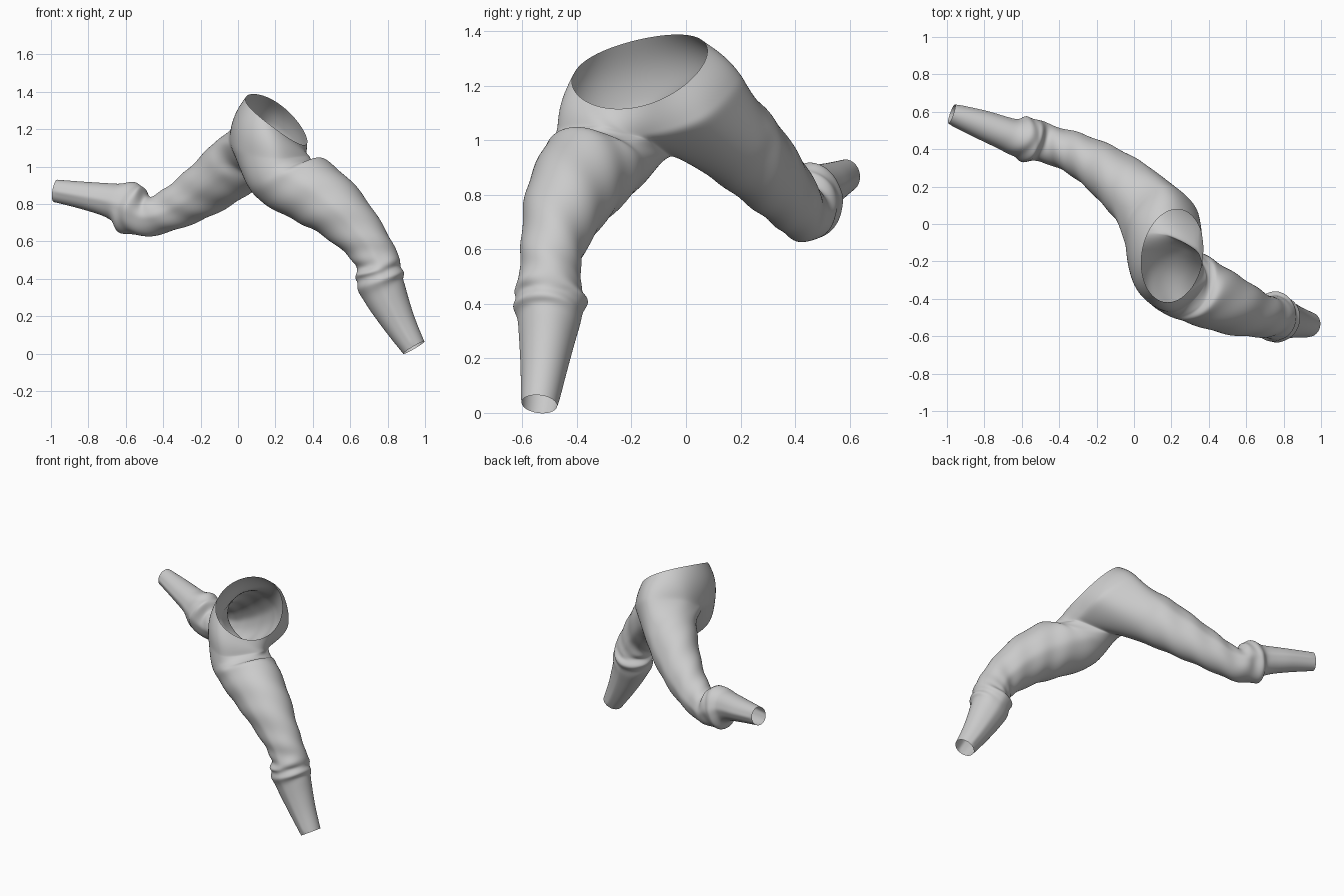
import bpy, bmesh, math
from mathutils import Vector as V

if "Cube" in bpy.data.objects:
    bpy.data.objects.remove(bpy.data.objects["Cube"])

N = 24          # points round each leg
SUB = 5         # rings between leg stations


def cat(p0, p1, p2, p3, t):
    return 0.5 * (2 * p1 + (p2 - p0) * t + (2 * p0 - 5 * p1 + 4 * p2 - p3) * t * t
                  + (3 * p1 - p0 - 3 * p2 + p3) * t ** 3)


def closed_curve(pts, sub):
    p, n = [V(q) for q in pts], len(pts)
    return [cat(p[i - 1], p[i], p[(i + 1) % n], p[(i + 2) % n], j / sub)
            for i in range(n) for j in range(sub)]


bm = bmesh.new()


def skin(a, b, closed=True):
    n = len(a)
    for i in range(n if closed else n - 1):
        j = (i + 1) % n
        bm.faces.new((a[i], a[j], b[j], b[i]))


# Hip ring: front seam, round the right side to the back seam, then left side
hip = closed_curve([(0.34, -0.14, 1.01), (0.385, -0.31, 1.055), (0.21, -0.475, 1.045),
                    (0.02, -0.36, 1.08), (-0.045, -0.13, 1.12), (-0.015, 0.055, 1.225),
                    (0.165, 0.21, 1.235), (0.34, 0.08, 1.08)], 4)
# Waist opening: tilted, slightly curved ellipse
waist = []
for k in range(32):
    t = k * math.tau / 32
    dx, dy = 0.165 * math.cos(t) - 0.025 * math.sin(t), -0.25 * math.sin(t)
    waist.append(V((0.205 + dx, -0.17 + dy, 1.247 - 0.75 * dx + 0.3 * dy + 0.4 * dy * dy)))

# Seat: waist down to hips, fuller behind, with a raised fly at the front seam
mid = V((0.18, -0.15, 1.17))
rings = []
for r in range(6):
    s = r / 5
    ring = []
    for k, (w, h) in enumerate(zip(waist, hip)):
        p = w.lerp(h, s)
        full = 0.014 - 0.01 * math.cos(k * math.tau / 32) + (0.006 if k < 3 else 0)
        ring.append(bm.verts.new(p + (p - mid).normalized() * full * math.sin(math.pi * s)))
    rings.append(ring)
for a, b in zip(rings, rings[1:]):
    skin(a, b)
hv = rings[-1]

# Crotch seam from back to front
crotch = [V(p) for p in [(-0.045, -0.13, 1.12), (-0.02, -0.09, 1.03), (0.05, -0.055, 0.965),
                         (0.13, -0.05, 0.94), (0.22, -0.075, 0.95), (0.34, -0.14, 1.01)]]
cv = []
for k in range(1, 8):
    u = k * 5 / 8
    i = int(u)
    g = lambda q: crotch[max(0, min(5, q))]
    cv.append(bm.verts.new(cat(g(i - 1), g(i), g(i + 1), g(i + 2), u - i)))


def leg(loop, start, stations, outer, knee):
    """stations: centre, forward radius, side radius, forward direction"""
    cs = [V(start)] + [V(s[0]) for s in stations]
    ctrl = [[v.co.copy() for v in loop]]
    mids = [sum(ctrl[0], V()) / N]
    for i, (c, rf, rs, fwd) in enumerate(stations, 1):
        d = (cs[min(i + 1, len(cs) - 1)] - cs[i - 1]).normalized()
        f = V(fwd)
        f = (f - d * f.dot(d)).normalized()
        o = d.cross(f)
        if o.dot(V(outer)) < 0:
            o = -o
        ring = []
        for k in range(N):
            a = math.radians(-30 + 360 * k / N)
            ring.append(cs[i] + f * rf * math.cos(a) + o * rs * math.sin(a))
        ctrl.append(ring)
        mids.append(cs[i])
    prev, n = loop, len(ctrl)
    g = lambda q: max(0, min(n - 1, q))
    for i in range(n - 1):
        for j in range(1, SUB + 1):
            t = j / SUB
            u = i + t
            c = mids[i].lerp(mids[i + 1], t)
            ring = []
            for k in range(N):
                p = cat(ctrl[g(i - 1)][k], ctrl[i][k], ctrl[i + 1][k], ctrl[g(i + 2)][k], t)
                a = math.radians(-30 + 360 * k / N)
                # bunched folds at the knee, soft drag lines on the thigh, raised side seams
                w = 0.010 * math.exp(-((u - knee) / 0.8) ** 2) * math.sin(
                    6 * u + 2.2 * math.sin(a + 0.6) + 1.2 * math.cos(2 * a))
                if 1 < u < knee:
                    w += 0.004 * math.sin(7 * u + 3 * a)
                if u > 0.8 and k in (8, 20):
                    w += 0.005
                if i == n - 2 and j == SUB:
                    w = 0
                ring.append(bm.verts.new(p + (p - c).normalized() * w))
            skin(prev, ring)
            prev = ring


# Front leg, striding forward and down
leg(hv[0:17] + cv, (0.22, -0.28, 1.2), [
    ((0.245, -0.305, 0.94), 0.19, 0.195, (0.9, 0, 0.4)),
    ((0.375, -0.37, 0.88), 0.185, 0.18, (0.7, 0, 0.7)),
    ((0.535, -0.44, 0.765), 0.16, 0.155, (0.7, 0, 0.7)),
    ((0.68, -0.49, 0.605), 0.125, 0.115, (0.8, 0, 0.6)),
    ((0.745, -0.50, 0.49), 0.118, 0.112, (0.9, 0, 0.4)),
    ((0.755, -0.50, 0.41), 0.13, 0.132, (0.9, 0, 0.4)),
    ((0.785, -0.505, 0.32), 0.118, 0.11, (0.9, 0, 0.4)),
    ((0.865, -0.522, 0.16), 0.088, 0.083, (0.9, 0, 0.4)),
    ((0.94, -0.538, 0.032), 0.066, 0.066, (0.9, 0, 0.4))],
    (0, -1, 0), 5.8)

# Back leg, trailing with the shin lifted
leg([hv[0]] + hv[:15:-1] + cv, (0.15, 0.06, 1.12), [
    ((-0.005, 0.165, 1.012), 0.17, 0.165, (0.5, 0, -0.8)),
    ((-0.16, 0.29, 0.89), 0.148, 0.135, (0.4, 0, -0.9)),
    ((-0.32, 0.38, 0.79), 0.12, 0.11, (0.3, 0, -0.9)),
    ((-0.47, 0.43, 0.735), 0.107, 0.1, (0.1, 0, -1)),
    ((-0.575, 0.455, 0.78), 0.143, 0.118, (0, 0, -1)),
    ((-0.665, 0.475, 0.815), 0.098, 0.09, (0, 0, -1)),
    ((-0.81, 0.53, 0.843), 0.076, 0.076, (0, 0, -1)),
    ((-0.975, 0.588, 0.87), 0.061, 0.054, (0, 0, -1))],
    (0, 1, 0), 4.9)

bmesh.ops.recalc_face_normals(bm, faces=bm.faces)
me = bpy.data.meshes.new("trousers")
bm.to_mesh(me)
bm.free()
trousers = bpy.data.objects.new("trousers", me)
bpy.context.collection.objects.link(trousers)
for p in me.polygons:
    p.use_smooth = True
s = trousers.modifiers.new("smooth", 'SUBSURF')
s.levels = s.render_levels = 2
